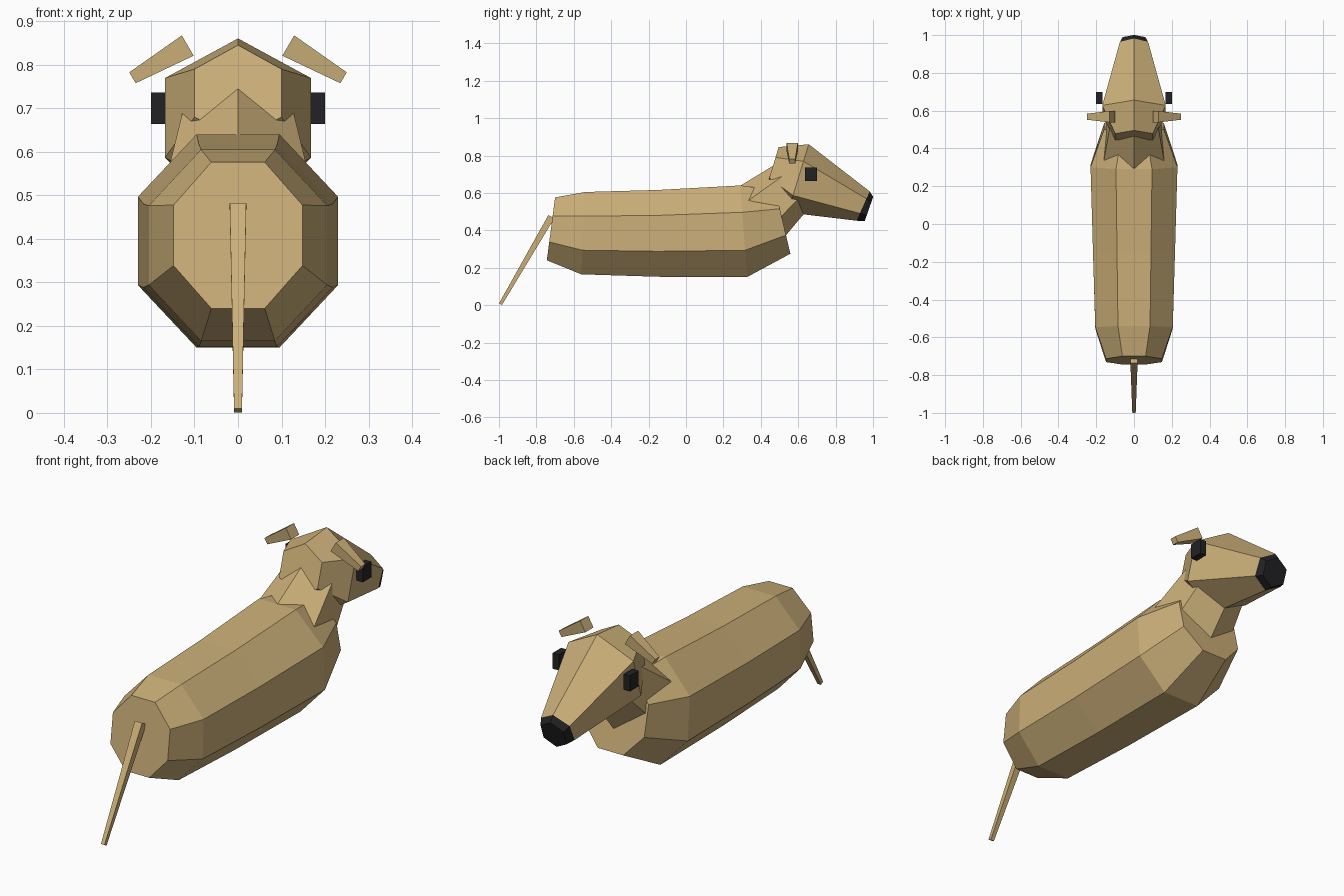
import bpy, bmesh, math
from mathutils import Vector

if "Cube" in bpy.data.objects:
    bpy.data.objects.remove(bpy.data.objects["Cube"])


def material(name, rgb):
    m = bpy.data.materials.new(name)
    m.diffuse_color = (*rgb, 1)
    m.use_nodes = True
    m.node_tree.nodes["Principled BSDF"].inputs["Base Color"].default_value = m.diffuse_color
    return m


TAN = material("tan_fur", (0.60, 0.43, 0.19))
DARK = material("dark", (0.016, 0.016, 0.018))


def loft(name, rings, sides, start, mat):
    """Flat-faced loft; each ring is (centre, half-width vector, half-height vector)."""
    bm = bmesh.new()
    rows = []
    for c, u, v in rings:
        row = []
        for i in range(sides):
            a = start + 2 * math.pi * i / sides
            row.append(bm.verts.new(Vector(c) + Vector(u) * math.cos(a) + Vector(v) * math.sin(a)))
        rows.append(row)
    for a, b in zip(rows, rows[1:]):
        for i in range(sides):
            j = (i + 1) % sides
            bm.faces.new((a[i], a[j], b[j], b[i]))
    bm.faces.new(rows[0])
    bm.faces.new(rows[-1])
    bmesh.ops.recalc_face_normals(bm, faces=bm.faces)
    me = bpy.data.meshes.new(name)
    bm.to_mesh(me)
    bm.free()
    me.materials.append(mat)
    ob = bpy.data.objects.new(name, me)
    bpy.context.collection.objects.link(ob)
    return ob


# Body: octagonal rings (y, z, half width, half height, lean of the top)
OCT = 1 / math.cos(math.pi / 8)
body = [(-0.722, 0.408, 0.148, 0.168, 0.022),
        (-0.55, 0.385, 0.205, 0.22, 0.01),
        (-0.15, 0.384, 0.217, 0.232, 0.0),
        (0.308, 0.395, 0.23, 0.245, -0.018),
        (0.518, 0.445, 0.158, 0.17, -0.04)]
loft("body", [((0, y, z), (w * OCT, 0, 0), (0, lean * OCT, h * OCT))
              for y, z, w, h, lean in body], 8, math.pi / 8, TAN)


def hex_ring(y, z, r, uy, uz):
    return (0, y, z), (r, 0, 0), (0, r * uy, r * uz)


# Neck, head and nose: hexagons with a ridge on top
neck = [hex_ring(0.373, 0.471, 0.189, -0.65, 0.76),
        hex_ring(0.62, 0.683, 0.135, -0.65, 0.76)]
muzzle = hex_ring(0.947, 0.53, 0.086, 0.41, 0.91)
head = [hex_ring(0.462, 0.735, 0.115, 0.29, 0.957),
        hex_ring(0.60, 0.678, 0.194, 0.29, 0.94), muzzle]
nose = [muzzle, hex_ring(0.978, 0.514, 0.069, 0.33, 0.945)]
for name, rings, mat in (("neck", neck, TAN), ("head", head, TAN), ("nose", nose, DARK)):
    loft(name, rings, 6, math.pi / 2, mat)


# Square-section bars: ears, eyes, tail
def bar(name, a, b, side, size_a, size_b, mat):
    a, b, side = Vector(a), Vector(b), Vector(side)
    other = (b - a).cross(side).normalized()
    k = math.sqrt(2)
    loft(name, [(p, side * s[0] * k, other * s[1] * k)
                for p, s in ((a, size_a), (b, size_b))], 4, math.pi / 4, mat)


for label, s in (("left", -1), ("right", 1)):
    bar(label + "_ear", (s * 0.1155, 0.568, 0.844), (s * 0.2425, 0.568, 0.77),
        (0, 1, 0), (0.03, 0.027), (0.016, 0.0145), TAN)
    bar(label + "_eye", (s * 0.168, 0.668, 0.70), (s * 0.2, 0.668, 0.70),
        (0, 1, 0), (0.032, 0.0365), (0.032, 0.0365), DARK)
bar("tail", (0, -0.72, 0.473), (0, -0.992, 0.005), (1, 0, 0),
    (0.019, 0.018), (0.009, 0.009), TAN)
